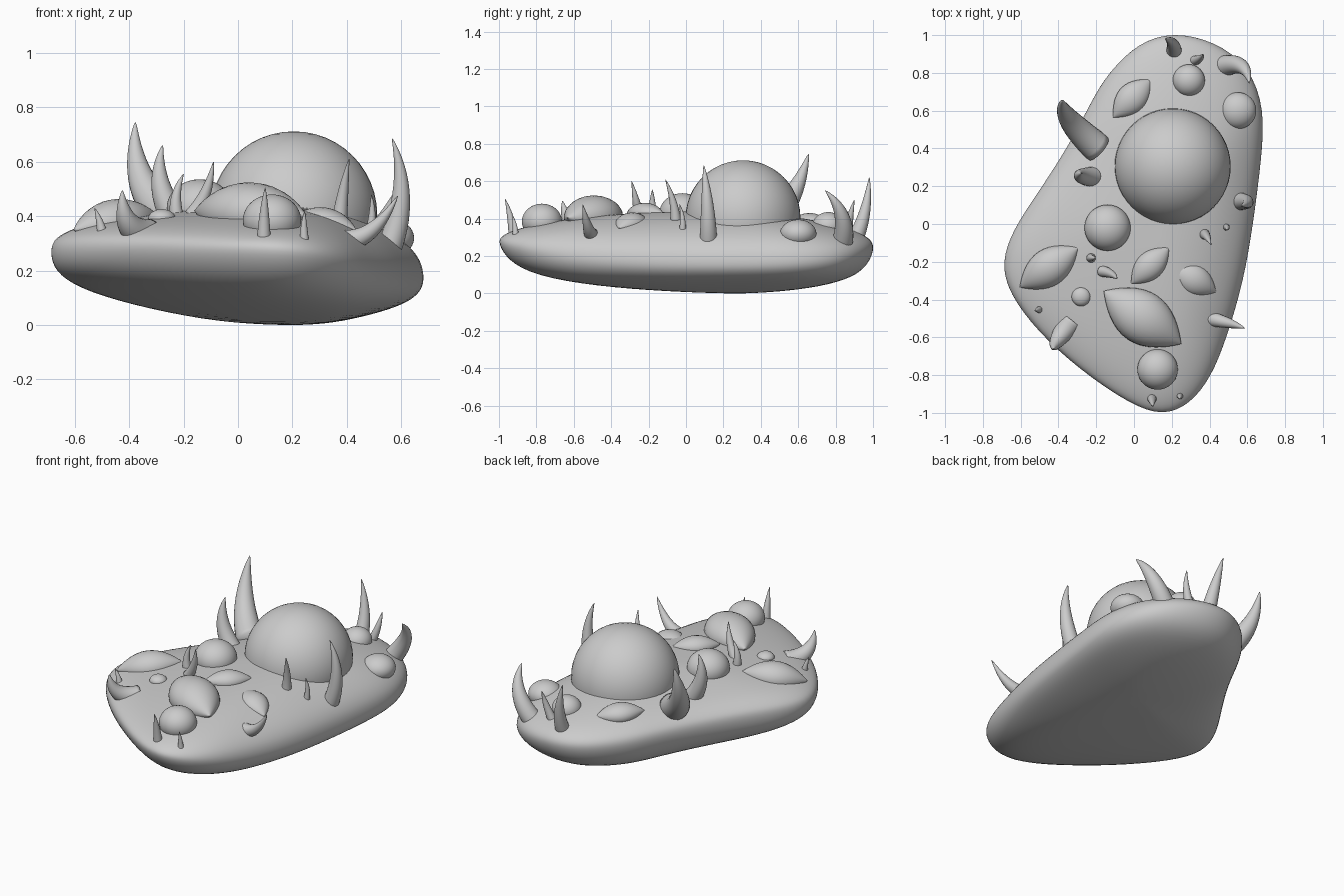
import bpy, math
from mathutils import Vector as V

if "Cube" in bpy.data.objects:
    bpy.data.objects.remove(bpy.data.objects["Cube"])


def mesh_object(name, verts, faces, subsurf=0):
    me = bpy.data.meshes.new(name)
    me.from_pydata([tuple(v) for v in verts], [], faces)
    for p in me.polygons:
        p.use_smooth = True
    ob = bpy.data.objects.new(name, me)
    bpy.context.collection.objects.link(ob)
    if subsurf:
        m = ob.modifiers.new("smooth", 'SUBSURF')
        m.levels = m.render_levels = subsurf
    return ob


def bridge(rings, n):
    """Quads between consecutive closed rings, plus end caps."""
    f = [(r * n + i, r * n + (i + 1) % n, (r + 1) * n + (i + 1) % n, (r + 1) * n + i)
         for r in range(rings - 1) for i in range(n)]
    return f + [tuple(reversed(range(n))), tuple(range((rings - 1) * n, rings * n))]


def tube(name, path, radii, n=20, flat=1.0):
    """Round skin along a path, with a radius at each point."""
    verts, tan = [], (path[1] - path[0]).normalized()
    side = tan.orthogonal().normalized()
    for i, p in enumerate(path):
        new = (path[min(i + 1, len(path) - 1)] - path[max(i - 1, 0)]).normalized()
        side = tan.rotation_difference(new) @ side
        tan = new
        other = tan.cross(side)
        for k in range(n):
            a = math.tau * k / n
            v = p + (side * math.cos(a) + other * math.sin(a)) * radii[i]
            v.z = p.z + (v.z - p.z) * flat
            verts.append(v)
    return mesh_object(name, verts, bridge(len(path), n))


def horn(name, base, mid, tip, r):
    """Bent cone, slightly fat in the middle and blunt at the tip."""
    base, mid, tip = V(base), V(mid), V(tip)
    ts = [i / 18 for i in range(18)] + [.98, 1]
    path = [base * (1 - t) ** 2 + mid * 2 * t * (1 - t) + tip * t * t for t in ts]
    tube(name, path, [max(r * (1 - .8 * t ** 1.4) * (1 - t ** 6) ** .5, 0.001) for t in ts])


def pod(name, a, b, r, flat):
    a, b = V(a), V(b)
    us = [-math.cos(math.pi * i / 20) for i in range(21)]
    tube(name, [a.lerp(b, (u + 1) / 2) for u in us],
         [max(r * (1 - u * u), 0.002) for u in us], 28, flat)


def ball(name, loc, r, rz):
    bpy.ops.mesh.primitive_uv_sphere_add(segments=48, ring_count=24, location=loc)
    ob = bpy.context.object
    ob.name, ob.scale = name, (r, r, rz)
    bpy.ops.object.shade_smooth()


# Body: outline (x, y, rim height) shrunk towards the middle in rings
outline = [(.2, 1, .24), (.42, .95, .22), (.6, .82, .18), (.68, .6, .16), (.665, .35, .15),
           (.62, 0, .15), (.57, -.3, .16), (.48, -.6, .18), (.4, -.8, .22), (.29, -.94, .25),
           (.15, -1, .27), (-.02, -.94, .27), (-.28, -.76, .27), (-.5, -.56, .26),
           (-.65, -.36, .25), (-.69, -.2, .24), (-.63, -.03, .24), (-.5, .16, .24),
           (-.37, .36, .24), (-.28, .52, .24), (-.2, .68, .24), (-.12, .8, .24), (.02, .94, .24)]
profile = [(.05, 0), (.3, .04), (.6, .15), (.85, .36), (.96, .66), (1, 1), (.99, 1.2),
           (.95, 1.36), (.85, 1.56), (.6, 1.82), (.3, 1.96), (.05, 2)]
top = .44
verts = []
for s, h in profile:
    cx, cy = (.2, .28) if h < 1 else (.15, .1)
    for x, y, rim in outline:
        left = min(1, max(0, -x / .5))
        k = s + left * (.008 if .9 < s < 1 else 0)      # blunter rim on the left
        px, py = cx + (x * 1.022 - cx) * k, cy + (y * 1.024 - cy) * k
        if h <= 1:      # underside, lifted a little towards left and right
            z = rim * h + (1 - h) * 0.12 * (max(0, -px - .1) + max(0, px - .35))
        else:
            z = rim + (top - rim) * (h - 1 + (.1 * left if .8 < s < 1 else 0))
        verts.append((px, py, z))
mesh_object("body", verts, bridge(len(profile), len(outline)), 2)

# Round bumps
ball("large_dome", (.205, .305, .405), .307, .307)
for i, (x, y, z, r, rz) in enumerate([
        (.125, -.77, .385, .107, .095), (-.14, -.02, .43, .122, .106), (.29, .76, .36, .085, .075),
        (.55, .6, .32, .097, .075), (-.28, -.385, .392, .05, .034)]):
    ball(f"bump_{i + 1}", (x, y, z), r, rz)

# Pointed seed-shaped pods
for i, p in enumerate([
        ((-.16, -.355, .42), (.25, -.635, .405), .14, .8),
        ((-.605, -.335, .35), (-.295, -.125, .405), .1, .85),
        ((-.015, -.315, .43), (.185, -.125, .43), .073, .75),
        ((.19, -.225, .39), (.435, -.36, .35), .083, .75),
        ((-.11, .565, .38), (.09, .765, .36), .08, .75)]):
    pod(f"pod_{i + 1}", *p)

# Curved horns: base, bend, tip, radius
for i, h in enumerate([
        ((-.19, .4, .36), (-.4, .58, .46), (-.377, .655, .745), .08),
        ((-.21, .25, .36), (-.32, .25, .5), (-.277, .27, .66), .053),
        ((-.17, -.25, .4), (-.11, -.26, .47), (-.09, -.29, .6), .03),
        ((-.225, -.18, .4), (-.24, -.18, .48), (-.2, -.18, .555), .025),
        ((.37, -.055, .35), (.38, -.05, .47), (.408, -.11, .61), .03),
        ((.48, -.02, .3), (.5, -.01, .4), (.49, -.035, .48), .02),
        ((.55, .12, .27), (.64, .12, .48), (.567, .095, .685), .047),
        ((.46, .83, .25), (.6, .88, .42), (.61, .745, .55), .057),
        ((.21, .9, .28), (.22, .97, .42), (.165, .98, .62), .043),
        ((.3, .86, .28), (.36, .87, .4), (.365, .9, .5), .028),
        ((.095, -.92, .28), (.095, -.93, .4), (.1, -.967, .505), .027),
        ((.245, -.91, .29), (.24, -.91, .36), (.245, -.928, .42), .018),
        ((-.495, -.455, .3), (-.5, -.45, .37), (-.527, -.46, .43), .022),
        ((.39, -.5, .31), (.5, -.52, .31), (.587, -.552, .475), .04),
        ((-.33, -.515, .33), (-.43, -.64, .34), (-.425, -.66, .495), .06)]):
    horn(f"horn_{i + 1}", *h)
